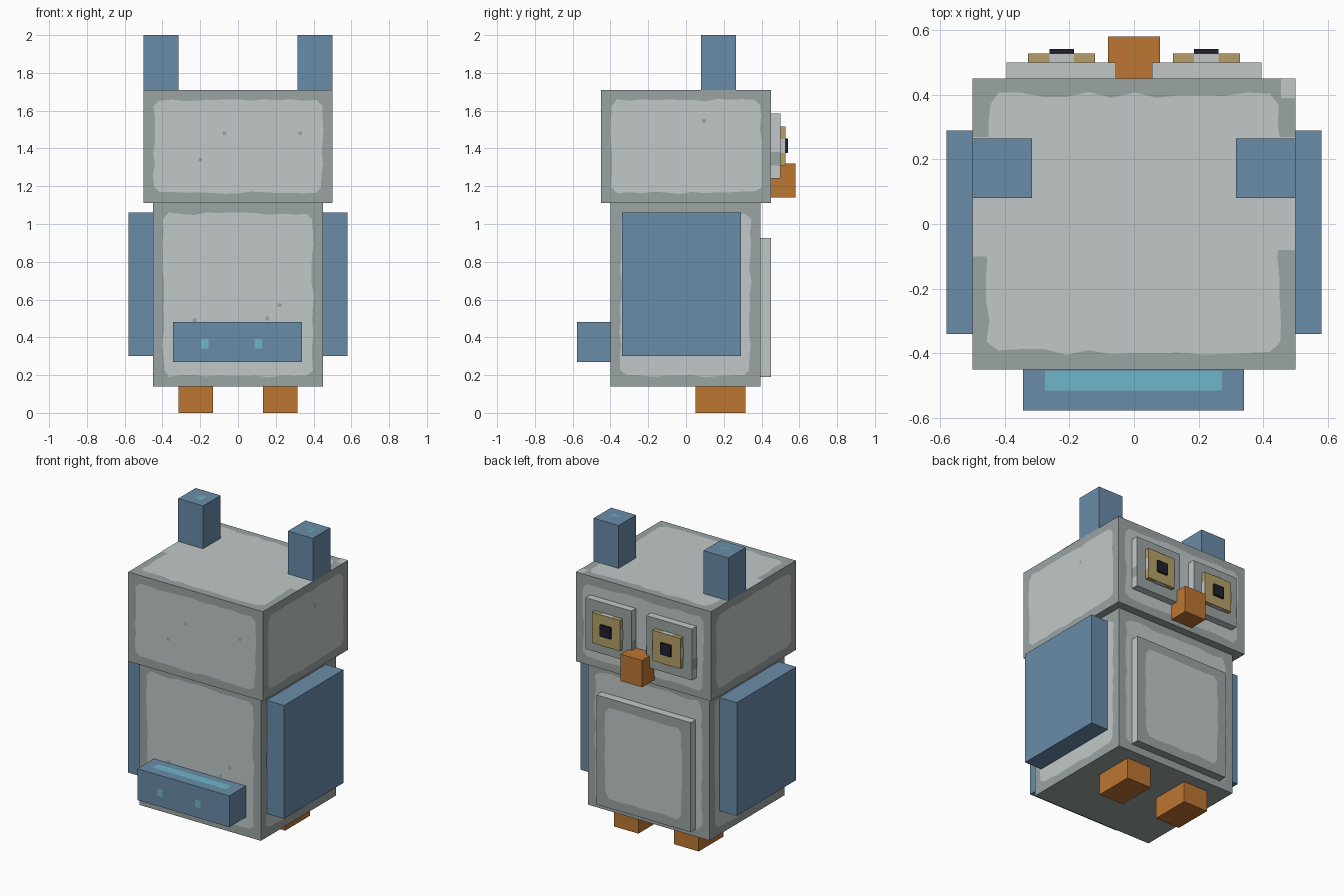
import bpy, bmesh, random
from mathutils import Vector

random.seed(4)
cube = bpy.data.objects.get("Cube")
if cube:
    bpy.data.objects.remove(cube, do_unlink=True)


def material(name, code):
    """Flat material from an sRGB hex code."""
    lin = []
    for i in (0, 2, 4):
        c = int(code[i:i + 2], 16) / 255
        lin.append(c / 12.92 if c <= 0.04045 else ((c + 0.055) / 1.055) ** 2.4)
    m = bpy.data.materials.new(name)
    m.use_nodes = True
    m.diffuse_color = (*lin, 1)
    m.node_tree.nodes["Principled BSDF"].inputs["Base Color"].default_value = (*lin, 1)
    return m


LIGHT = material("light grey", "c1c9c8")
EDGE = material("edge grey", "9aa5a3")
BLUE = material("feather blue", "6a8ca9")
CYAN = material("pale cyan", "6cb6c8")
ORANGE = material("beak orange", "be7632")
GOLD = material("iris gold", "b5a068")
BLACK = material("pupil black", "20202e")


def finish(name, bm, mats):
    me = bpy.data.meshes.new(name)
    bm.to_mesh(me)
    bm.free()
    for m in mats:
        me.materials.append(m)
    ob = bpy.data.objects.new(name, me)
    bpy.context.collection.objects.link(ob)
    return ob


def box(name, x, y, z, mat, other=None, rule=None):
    """Box from ranges; faces whose normal passes the rule take the other colour."""
    bm = bmesh.new()
    bmesh.ops.create_cube(bm, size=1)
    for v in bm.verts:
        v.co = [r[0] + (c + 0.5) * (r[1] - r[0]) for c, r in zip(v.co, (x, y, z))]
    bm.normal_update()
    if rule:
        for f in bm.faces:
            f.material_index = int(rule(f.normal))
    return finish(name, bm, [mat, other] if other else [mat])


def patch(name, axis, side, pos, u, v, mat, wave=0.0, lift=0.002):
    """Painted patch on a box face, with an optional worn, wavy outline."""
    corners = [Vector((u[i], v[j])) for i, j in ((0, 0), (1, 0), (1, 1), (0, 1))]
    pts = []
    for k, a in enumerate(corners):
        b = corners[(k + 1) % 4]
        if not wave:
            pts.append(a)
            continue
        d = (b - a).normalized()
        out = Vector((d.y, -d.x))
        n = max(4, int((b - a).length / 0.07))
        for i in range(n + 1):
            t = 0.03 + ((b - a).length - 0.06) * i / n
            pts.append(a + d * t + out * random.uniform(-wave, wave))
    bm = bmesh.new()
    verts = []
    for p in pts:
        co = [p.x, p.y]
        co.insert(axis, pos + side * lift)
        verts.append(bm.verts.new(co))
    f = bm.faces.new(verts)
    f.normal_update()
    if f.normal[axis] * side < 0:
        f.normal_flip()
    return finish(name, bm, [mat])


def inset_range(r, m=0.055):
    return (r[0] + m, r[1] - m)


def worn_block(name, x, y, z):
    """Dark-edged block with light worn panels on its four upright sides."""
    box(name, x, y, z, EDGE)
    for i in (0, 1):
        s = 2 * i - 1
        patch(name + "_side_panel", 0, s, x[i], inset_range(y), inset_range(z), LIGHT, 0.007)
        patch(name + "_face_panel", 1, s, y[i], inset_range(x), inset_range(z), LIGHT, 0.007)


# Body and head
worn_block("body", (-0.45, 0.45), (-0.4, 0.395), (0.14, 1.11))
worn_block("head", (-0.5, 0.5), (-0.45, 0.45), (1.11, 1.71))

# Crown panel, worn through to the rim in places
patch("crown_panel", 2, 1, 1.71, (-0.45, 0.45), (-0.395, 0.4), LIGHT, 0.01)
for x, y in (((-0.5, -0.44), (-0.1, 0.27)), ((0.44, 0.5), (-0.08, 0.27)), ((0.455, 0.5), (0.39, 0.45))):
    patch("crown_worn_rim", 2, 1, 1.71, x, y, LIGHT, lift=0.0025)

# Chest plate
box("chest_plate", (-0.35, 0.35), (0.395, 0.45), (0.19, 0.925), LIGHT, EDGE,
    lambda n: n.y > 0.5 or n.z < -0.5)
patch("chest_panel", 1, 1, 0.45, (-0.285, 0.285), (0.255, 0.86), LIGHT, 0.007)

# Paired parts
for s, label in ((1, "left_"), (-1, "right_")):
    def span(a, b):
        return tuple(sorted((s * a, s * b)))

    box(label + "wing", span(0.45, 0.58), (-0.34, 0.29), (0.3, 1.06), BLUE)
    box(label + "ear", span(0.315, 0.5), (0.08, 0.265), (1.71, 2.0), BLUE)
    patch(label + "ear_tip_mark", 2, 1, 1.999, span(0.375, 0.437), (0.143, 0.203), CYAN, lift=0.001)
    box(label + "foot", span(0.133, 0.315), (0.05, 0.315), (0, 0.14), ORANGE)

    # Eye: frame, iris with pale notches on its rim, pupil
    box(label + "eye_frame", span(0.055, 0.395), (0.45, 0.5), (1.24, 1.585), LIGHT, EDGE,
        lambda n: n.y > 0.5)
    for x, side in ((0.055, -s), (0.395, s)):
        patch(label + "eye_frame_mark", 0, side, s * x, (0.45, 0.5), (1.31, 1.38), EDGE)
    box(label + "iris", span(0.12, 0.328), (0.5, 0.528), (1.31, 1.515), GOLD)
    for z, side in ((1.31, -1), (1.515, 1)):
        patch(label + "iris_notch", 2, side, z, span(0.185, 0.262), (0.5, 0.528), LIGHT)
    for x, side in ((0.12, -s), (0.328, s)):
        patch(label + "iris_notch", 0, side, s * x, (0.5, 0.528), (1.375, 1.45), LIGHT)
    box(label + "pupil", span(0.185, 0.262), (0.528, 0.541), (1.375, 1.452), BLACK)

# Beak
box("beak", (-0.08, 0.08), (0.45, 0.58), (1.14, 1.32), ORANGE)

# Tail with pale markings
box("tail", (-0.343, 0.34), (-0.578, -0.4), (0.27, 0.48), BLUE)
patch("tail_stripe", 2, 1, 0.48, (-0.275, 0.272), (-0.515, -0.455), CYAN)
for x in (-0.175, 0.107):
    patch("tail_spot", 1, -1, -0.578, (x - 0.02, x + 0.02), (0.34, 0.39), CYAN)

# Small dark flecks on the plain panels
for x, z, y in ((-0.07, 1.48, -0.45), (-0.2, 1.34, -0.45), (0.33, 1.48, -0.45),
                (0.22, 0.57, -0.4), (-0.23, 0.49, -0.4), (0.155, 0.5, -0.4)):
    patch("fleck", 1, -1, y, (x - 0.01, x + 0.01), (z - 0.01, z + 0.01), EDGE, lift=0.004)
patch("fleck", 0, 1, 0.5, (0.085, 0.105), (1.535, 1.555), EDGE, lift=0.004)
